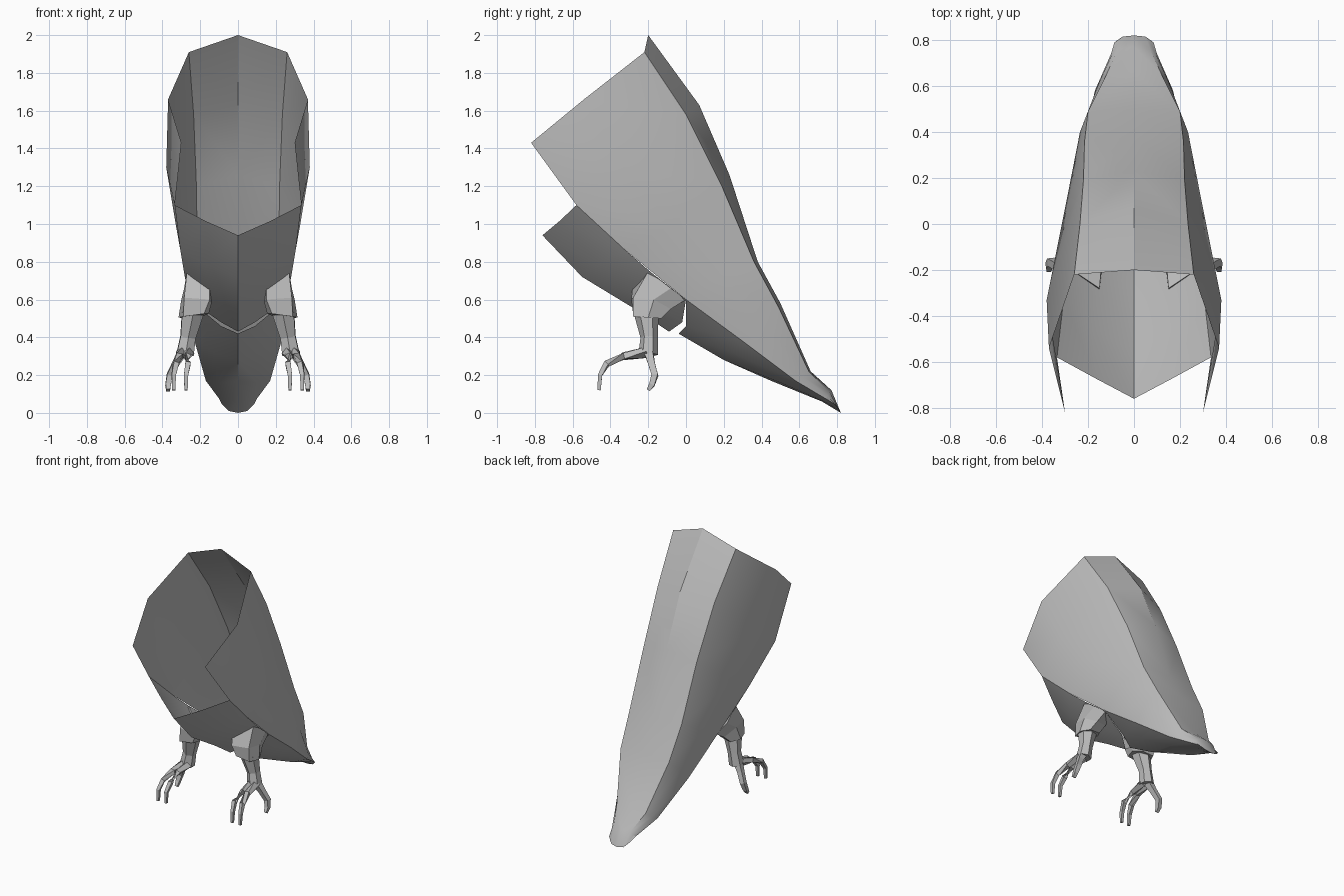
import bpy, bmesh, math
from mathutils import Vector

old = bpy.data.objects.get("Cube")
if old:
    bpy.data.objects.remove(old, do_unlink=True)

grey = bpy.data.materials.new("plain grey")
grey.use_nodes = True
grey.diffuse_color = (0.5, 0.5, 0.5, 1)
grey.node_tree.nodes["Principled BSDF"].inputs["Base Color"].default_value = (0.5, 0.5, 0.5, 1)


def finish(name, bm, merge, angle):
    """Turn a half mesh into an object mirrored across x."""
    me = bpy.data.meshes.new(name)
    bm.to_mesh(me)
    bm.free()
    me.materials.append(grey)
    ob = bpy.data.objects.new(name, me)
    bpy.context.collection.objects.link(ob)
    mod = ob.modifiers.new("mirror", 'MIRROR')
    mod.use_mirror_merge = merge
    bpy.ops.object.select_all(action='DESELECT')
    ob.select_set(True)
    bpy.context.view_layer.objects.active = ob
    bpy.ops.object.modifier_apply(modifier="mirror")
    if angle:
        bpy.ops.object.shade_smooth_by_angle(angle=math.radians(angle))
    return ob


def loft(bm, rows, closed=False, flip=False):
    """Bridge rows of points with quads."""
    vs = [[bm.verts.new(p) for p in row] for row in rows]
    for a, b in zip(vs, vs[1:]):
        n = len(a)
        for i in range(n if closed else n - 1):
            j = (i + 1) % n
            quad = (a[i], a[j], b[j], b[i])
            bm.faces.new(quad[::-1] if flip else quad)
    if closed:
        bm.faces.new(vs[0])
        bm.faces.new(vs[-1])
        bmesh.ops.recalc_face_normals(bm, faces=bm.faces)


def sheet(name, rows, flip, angle):
    bm = bmesh.new()
    loft(bm, rows, flip=flip)
    return finish(name, bm, True, angle)


def tube(bm, path, sides=4):
    """Tapered limb along a path of (centre, radius)."""
    rings = []
    for i, (c, r) in enumerate(path):
        before, after = path[max(i - 1, 0)][0], path[min(i + 1, len(path) - 1)][0]
        axis = (Vector(after) - Vector(before)).normalized()
        u = axis.cross(Vector((0, 1, 0.3))).normalized()
        v = axis.cross(u)
        turn = [2 * math.pi * (k + 0.5) / sides for k in range(sides)]
        rings.append([Vector(c) + r * (u * math.cos(t) + v * math.sin(t)) for t in turn])
    loft(bm, rings, closed=True)


# Back and folded wings: spine, back crease, wing bulge, lower wing edge
sheet("back_and_wings", [
    [(0, -.2, 2), (.26, -.22, 1.91), (.37, -.54, 1.66), (.3, -.82, 1.43)],
    [(0, .07, 1.63), (.235, 0, 1.58), (.38, -.33, 1.3), (.335, -.58, 1.1)],
    [(0, .23, 1.26), (.22, .19, 1.2), (.33, -.08, 1), (.305, -.32, .86)],
    [(0, .38, .8), (.215, .36, .8), (.28, .17, .72), (.26, 0, .6)],
    [(0, .5, .58), (.2, .49, .56), (.235, .4, .48), (.23, .3, .38)],
    [(0, .66, .22), (.12, .65, .22), (.15, .62, .19), (.17, .58, .17)],
    [(0, .77, .12), (.07, .76, .11), (.09, .75, .09), (.1, .74, .075)],
    [(0, .82, 0), (.05, .815, .01), (.07, .8, .03), (.085, .79, .045)],
], True, 30)

# Breast panel: keel, middle, edge under the wing
sheet("breast", [
    [(0, -.76, .94), (.17, -.67, 1.015), (.335, -.58, 1.1)],
    [(0, -.55, .72), (.18, -.46, .79), (.305, -.32, .86)],
    [(0, -.27, .55), (.15, -.2, .6), (.285, -.18, .74)],
    [(0, -.09, .43), (.09, -.02, .48), (.26, 0, .6)],
], False, 30)

# Underside of the tail, behind a narrow slit
sheet("tail_underside", [
    [(0, -.04, .42), (.09, 0, .46), (.26, 0, .6)],
    [(0, .2, .28), (.13, .24, .32), (.23, .3, .38)],
    [(0, .45, .17), (.1, .5, .16), (.17, .58, .17)],
    [(0, .72, .06), (.05, .73, .06), (.1, .74, .075)],
    [(0, .82, 0), (.05, .815, .01), (.085, .79, .045)],
], False, 30)

# Feathered thighs: flared six-sided cuffs
bm = bmesh.new()
loft(bm, [
    [(.27, -.2, .75), (.15, -.28, .69), (.14, -.16, .66), (.17, -.04, .6), (.25, 0, .6), (.285, -.08, .66)],
    [(.285, -.28, .61), (.15, -.29, .6), (.14, -.2, .58), (.17, -.1, .56), (.26, -.08, .55), (.3, -.17, .6)],
    [(.29, -.28, .51), (.18, -.28, .525), (.155, -.2, .525), (.19, -.14, .51), (.28, -.13, .5), (.315, -.2, .505)],
], closed=True)
finish("thigh", bm, False, 0)

# Shanks
bm = bmesh.new()
tube(bm, [((.24, -.21, .53), .066), ((.265, -.195, .4), .046), ((.28, -.2, .31), .052)], 6)
finish("shank", bm, False, 0)

# Toes with hooked claws: two forward, one back
bm = bmesh.new()
for root, tip in ((.26, .275), (.3, .34)):
    tube(bm, [((root, -.21, .32), .03), ((root + .01, -.33, .3), .022), ((tip - .01, -.42, .26), .02),
              ((tip, -.455, .2), .016), ((tip, -.46, .12), .012)])
tube(bm, [((.29, -.2, .33), .035), ((.325, -.185, .27), .026), ((.36, -.165, .2), .024),
          ((.37, -.18, .15), .02), ((.37, -.2, .12), .014)])
finish("toes", bm, False, 0)
